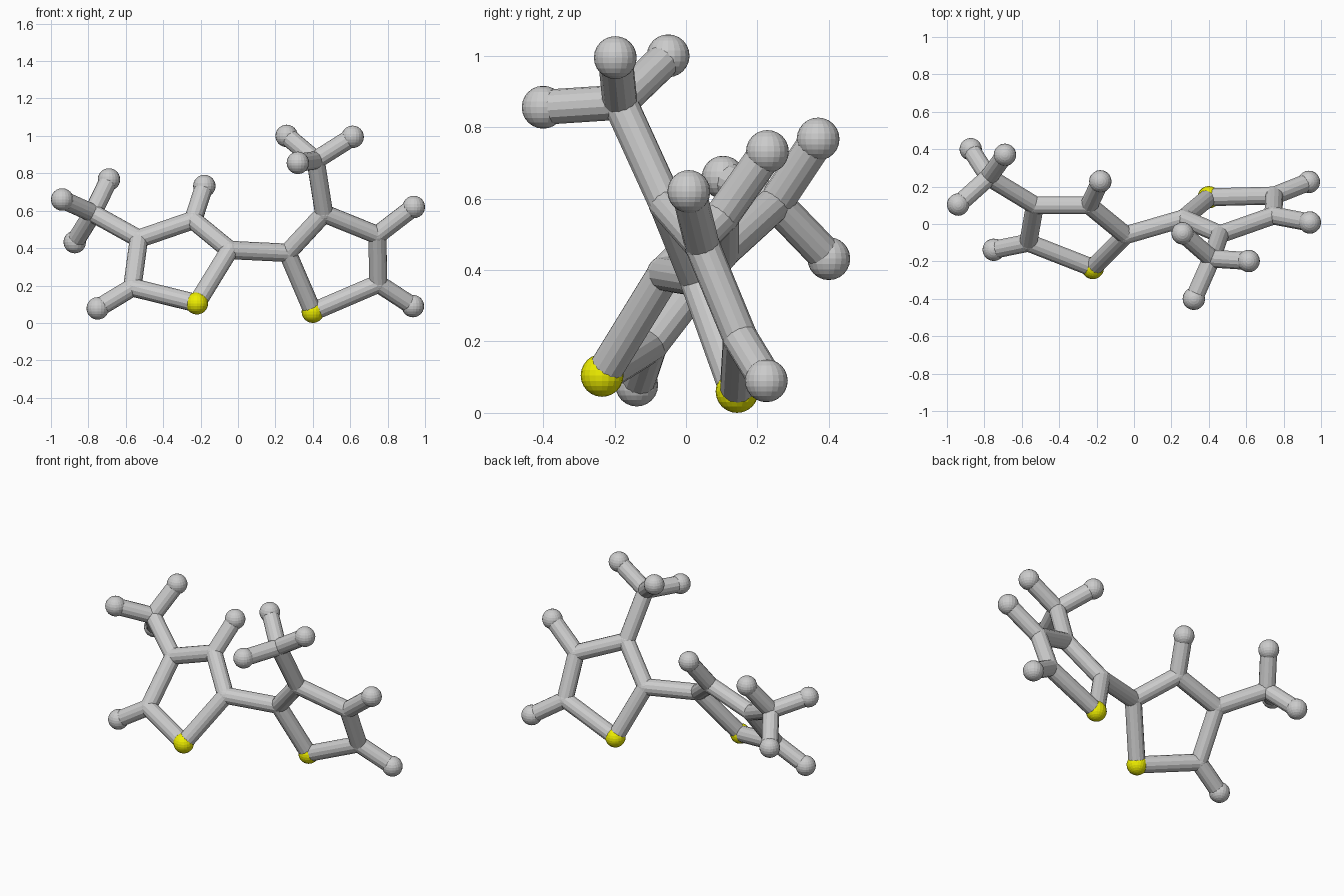
import bpy
from mathutils import Vector

if "Cube" in bpy.data.objects:
    bpy.data.objects.remove(bpy.data.objects["Cube"])

BALL, STICK, JOINT = 0.06, 0.049, 0.05

# Atom centres: two five-sided rings, each with a methyl branch
atoms = {
    "sulfur_left": (-0.22, -0.235, 0.105),
    "ring_left_a": (-0.045, -0.06, 0.39),
    "ring_left_b": (-0.24, 0.10, 0.55),
    "ring_left_c": (-0.53, 0.10, 0.45),
    "ring_left_d": (-0.565, -0.10, 0.19),
    "methyl_left": (-0.777, 0.25, 0.587),
    "tip_left_b": (-0.18, 0.228, 0.732),
    "tip_left_d": (-0.75, -0.138, 0.078),
    "tip_methyl_left_1": (-0.94, 0.104, 0.66),
    "tip_methyl_left_2": (-0.69, 0.37, 0.767),
    "tip_methyl_left_3": (-0.873, 0.40, 0.432),
    "sulfur_right": (0.40, 0.143, 0.06),
    "ring_right_a": (0.265, 0.03, 0.375),
    "ring_right_b": (0.46, -0.055, 0.585),
    "ring_right_c": (0.745, 0.045, 0.47),
    "ring_right_d": (0.75, 0.152, 0.21),
    "methyl_right": (0.415, -0.185, 0.87),
    "tip_right_c": (0.94, 0.008, 0.62),
    "tip_right_d": (0.935, 0.225, 0.09),
    "tip_methyl_right_1": (0.26, -0.05, 1.0),
    "tip_methyl_right_2": (0.613, -0.198, 0.995),
    "tip_methyl_right_3": (0.32, -0.40, 0.856),
}

yellow = bpy.data.materials.new("yellow")
yellow.diffuse_color = (0.85, 0.85, 0.0, 1)
yellow.use_nodes = True
yellow.node_tree.nodes["Principled BSDF"].inputs["Base Color"].default_value = yellow.diffuse_color


def ball(name):
    radius = JOINT if name.startswith(("ring", "methyl")) else BALL
    bpy.ops.mesh.primitive_uv_sphere_add(segments=20, ring_count=12,
                                         radius=radius, location=atoms[name])
    ob = bpy.context.object
    ob.name = name
    if name.startswith("sulfur"):
        ob.data.materials.append(yellow)


def stick(a, b):
    p, q = Vector(atoms[a]), Vector(atoms[b])
    d = q - p
    bpy.ops.mesh.primitive_cylinder_add(vertices=14, radius=STICK,
                                        depth=d.length, location=(p + q) / 2)
    ob = bpy.context.object
    ob.name = f"bond_{a}_{b}"
    ob.rotation_mode = 'QUATERNION'
    ob.rotation_quaternion = d.to_track_quat('Z', 'Y')


for name in atoms:
    ball(name)

# Ring, tip and methyl bonds on each side
for side, branch, tips in (("left", "c", "bd"), ("right", "b", "cd")):
    ring = [f"sulfur_{side}"] + [f"ring_{side}_{k}" for k in "abcd"]
    for i, name in enumerate(ring):
        stick(name, ring[(i + 1) % 5])
    for k in tips:
        stick(f"ring_{side}_{k}", f"tip_{side}_{k}")
    stick(f"ring_{side}_{branch}", f"methyl_{side}")
    for n in (1, 2, 3):
        stick(f"methyl_{side}", f"tip_methyl_{side}_{n}")

# Bridge between the rings
stick("ring_left_a", "ring_right_a")
